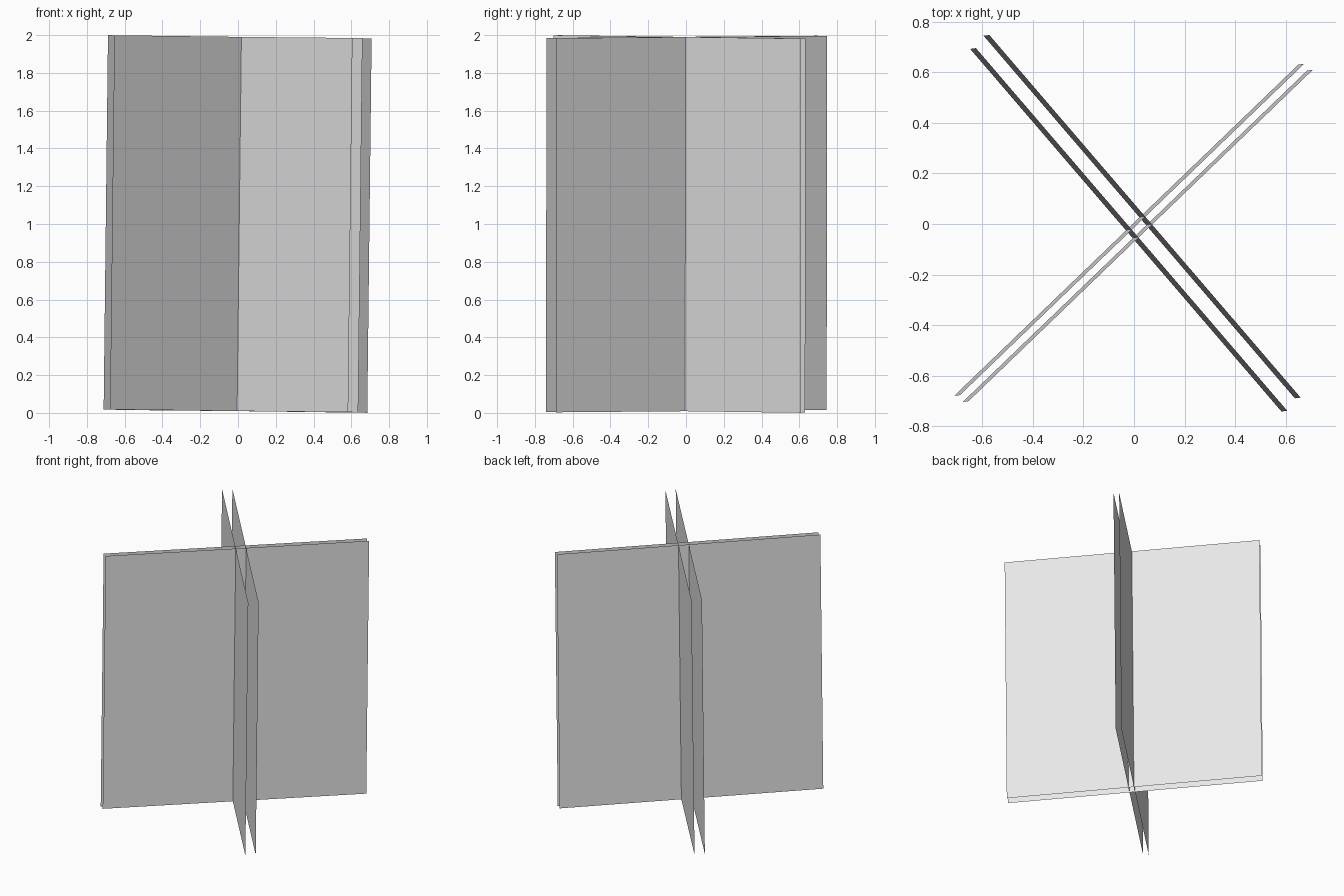
import bpy
import bmesh
from math import radians
from mathutils import Matrix, Vector

cube = bpy.data.objects.get("Cube")
if cube:
    bpy.data.objects.remove(cube)

# Plain grey for every panel
grey = bpy.data.materials.new("light_grey")
grey.use_nodes = True
color = (0.8, 0.8, 0.8, 1)
grey.diffuse_color = color
grey.node_tree.nodes["Principled BSDF"].inputs["Base Color"].default_value = color

LENGTH, HEIGHT = 1.89, 1.981
# The whole cross leans very slightly to one side
LEAN = Matrix.Rotation(0.0116, 4, "Y") @ Matrix.Rotation(-0.0015, 4, "X")


def panel(name, x, y, angle):
    """Upright single-sheet panel centred on (x, y), turned about z."""
    bm = bmesh.new()
    bmesh.ops.create_grid(bm, x_segments=1, y_segments=1, size=0.5)
    bm.transform(Matrix.Translation((0, 0, 1)) @ LEAN
                 @ Matrix.Translation((x, y, 0))
                 @ Matrix.Rotation(radians(angle), 4, "Z")
                 @ Matrix.Rotation(radians(90), 4, "X")
                 @ Matrix.Diagonal(Vector((LENGTH, HEIGHT, 1, 1))))
    mesh = bpy.data.meshes.new(name)
    bm.to_mesh(mesh)
    bm.free()
    mesh.materials.append(grey)
    obj = bpy.data.objects.new(name, mesh)
    bpy.context.collection.objects.link(obj)


# Two close pairs of panels crossing each other
panel("first_pair_back_panel", -0.019, -0.023, 43.9)
panel("first_pair_front_panel", 0.015, -0.047, 43.9)
panel("second_pair_back_panel", 0.032, 0.029, -49.35)
panel("second_pair_front_panel", -0.021, -0.023, -49.35)
